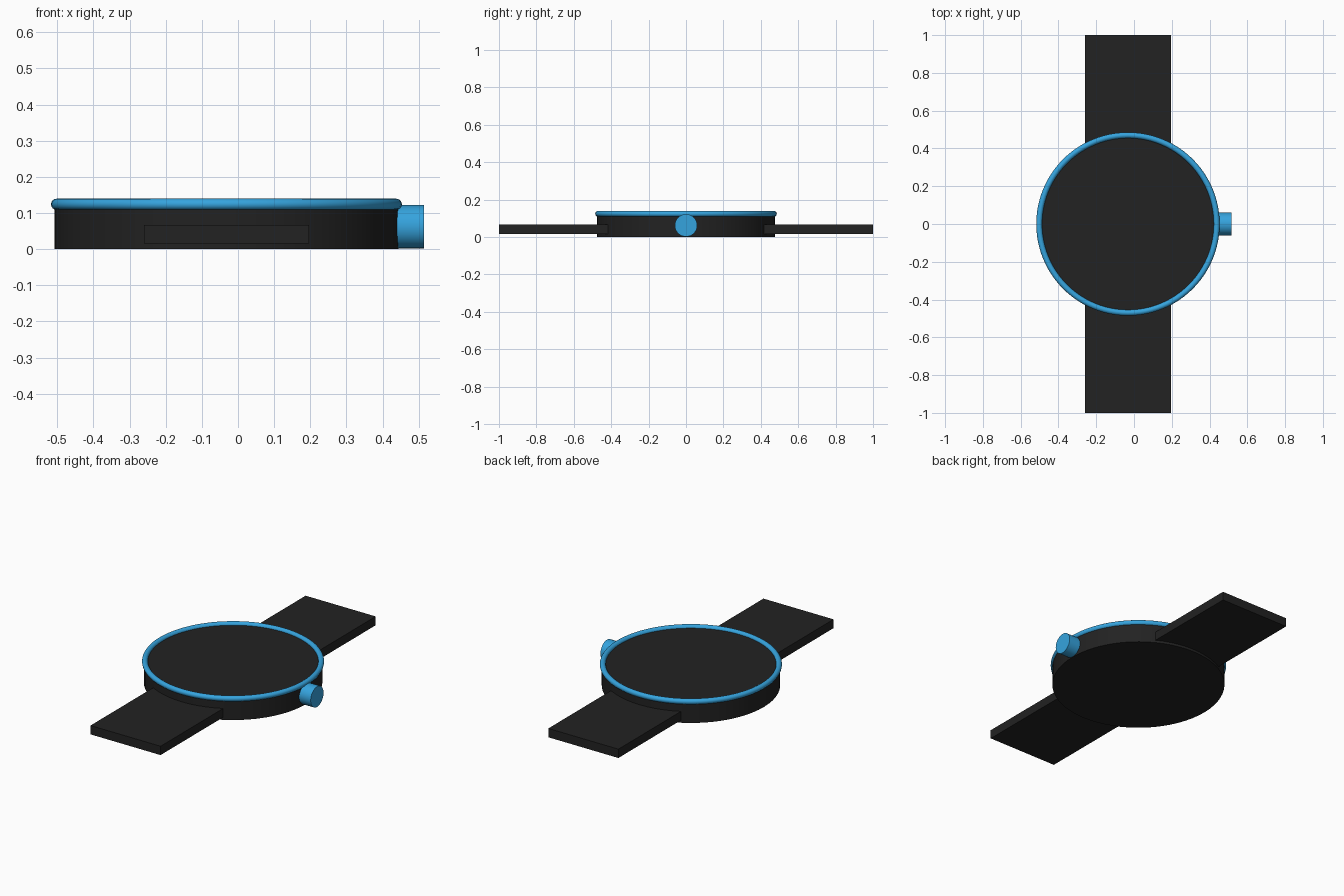
import bpy
import math

cube = bpy.data.objects.get("Cube")
if cube:
    bpy.data.objects.remove(cube, do_unlink=True)

CX = -0.032          # case axis
CASE_R, CASE_H = 0.476, 0.124


def material(name, rgb):
    mat = bpy.data.materials.new(name)
    mat.use_nodes = True
    color = (*rgb, 1.0)
    mat.diffuse_color = color
    mat.node_tree.nodes["Principled BSDF"].inputs["Base Color"].default_value = color
    return mat


black = material("soft black", (0.016, 0.016, 0.016))
blue = material("bright blue", (0.036, 0.37, 0.73))


def finish(name, mat, smooth=True):
    obj = bpy.context.object
    obj.name = name
    obj.data.materials.append(mat)
    if smooth:
        bpy.ops.object.shade_smooth_by_angle(angle=math.radians(40))
    return obj


# Round case with its flat dial on top
bpy.ops.mesh.primitive_cylinder_add(vertices=64, radius=CASE_R, depth=CASE_H,
                                    location=(CX, 0, CASE_H / 2))
finish("case", black)

# Rounded bezel around the upper rim
bpy.ops.mesh.primitive_torus_add(major_radius=0.47, minor_radius=0.0155,
                                 major_segments=96, minor_segments=16,
                                 location=(CX, 0, CASE_H))
finish("bezel", blue)

# Crown on the left side of the case
crown_in, crown_out = 0.40, 0.515
bpy.ops.mesh.primitive_cylinder_add(vertices=32, radius=0.06, depth=crown_out - crown_in,
                                    location=((crown_in + crown_out) / 2, 0, CASE_H / 2),
                                    rotation=(0, math.pi / 2, 0))
finish("crown", blue)

# Two flat strap halves, running a little way into the case
strap_in, strap_out = 0.40, 1.0
for side, name in ((-1, "front_strap"), (1, "back_strap")):
    bpy.ops.mesh.primitive_cube_add(size=1, location=(CX, side * (strap_in + strap_out) / 2, 0.041))
    strap = finish(name, black, smooth=False)
    strap.scale = (0.456, strap_out - strap_in, 0.052)
